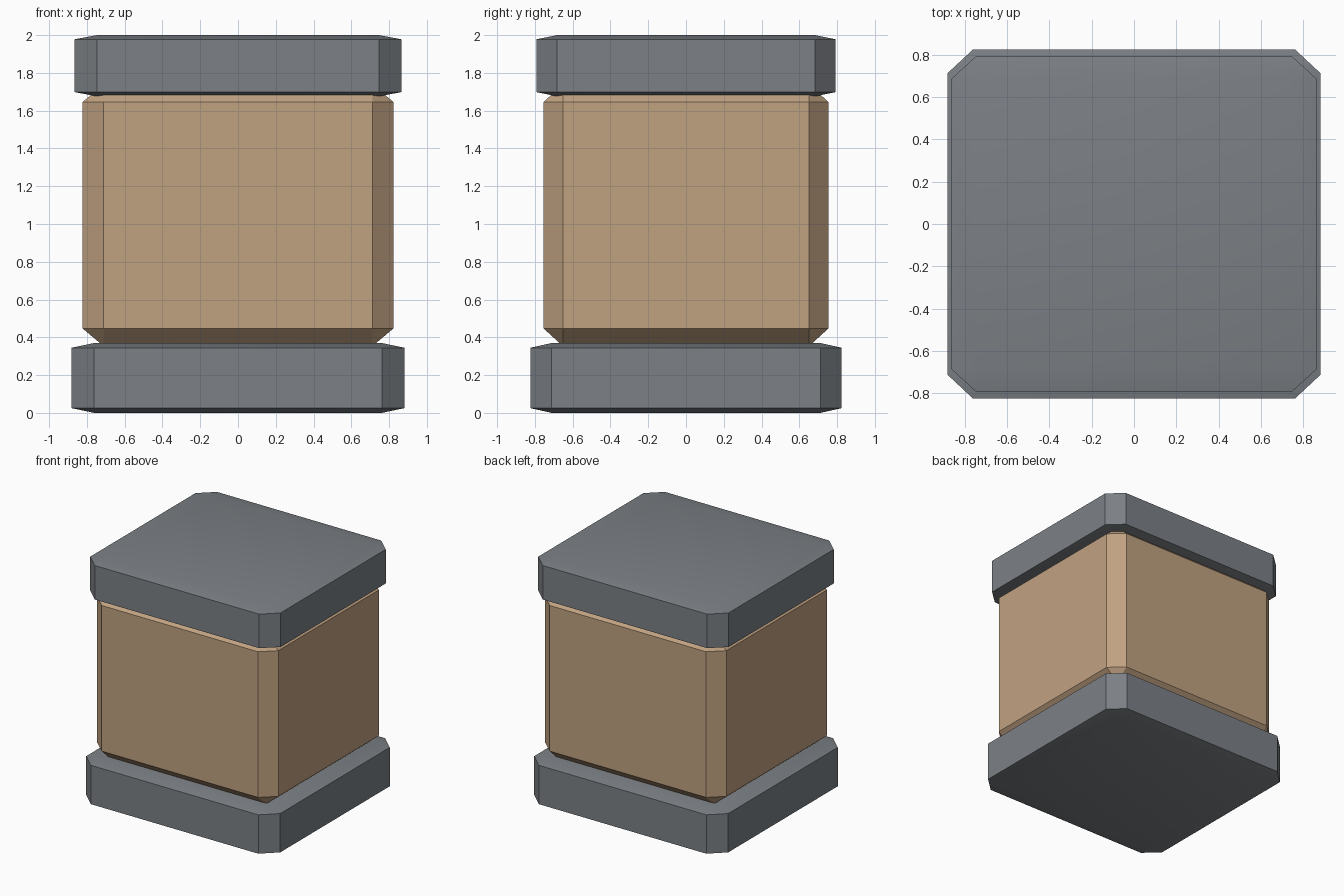
import bpy
import bmesh
import math
from mathutils import Matrix

if "Cube" in bpy.data.objects:
    bpy.data.objects.remove(bpy.data.objects["Cube"], do_unlink=True)


def make_material(name, color):
    mat = bpy.data.materials.new(name)
    mat.use_nodes = True
    mat.diffuse_color = color
    for node in mat.node_tree.nodes:
        if node.type == "BSDF_PRINCIPLED":
            node.inputs["Base Color"].default_value = color
    return mat


def chamfered_block(name, half_x, half_y, bottom, top, mat):
    """Cube with single-step bevels, stretched so the bevels scale with it."""
    bm = bmesh.new()
    bmesh.ops.create_cube(bm, size=2)
    bmesh.ops.bevel(bm, geom=bm.edges[:], offset=0.137, offset_type="OFFSET",
                    segments=1, profile=0.5, affect="EDGES")
    stretch = Matrix.Diagonal((half_x, half_y, (top - bottom) / 2, 1))
    lift = Matrix.Translation((0, 0, (top + bottom) / 2))
    bmesh.ops.transform(bm, matrix=lift @ stretch, verts=bm.verts)
    mesh = bpy.data.meshes.new(name)
    bm.to_mesh(mesh)
    bm.free()
    mesh.materials.append(mat)
    obj = bpy.data.objects.new(name, mesh)
    bpy.context.collection.objects.link(obj)
    # Soften only the shallow chamfers
    bpy.ops.object.select_all(action="DESELECT")
    obj.select_set(True)
    bpy.context.view_layer.objects.active = obj
    bpy.ops.object.shade_smooth_by_angle(angle=math.radians(30))
    return obj


grey = make_material("slate grey", (0.20, 0.217, 0.235, 1))
tan = make_material("warm tan", (0.53, 0.36, 0.22, 1))

# Base slab, box body and lid
chamfered_block("base", 0.882, 0.824, 0.0, 0.37, grey)
chamfered_block("body", 0.824, 0.755, 0.353, 1.74, tan)
chamfered_block("lid", 0.865, 0.792, 1.676, 2.0, grey)
